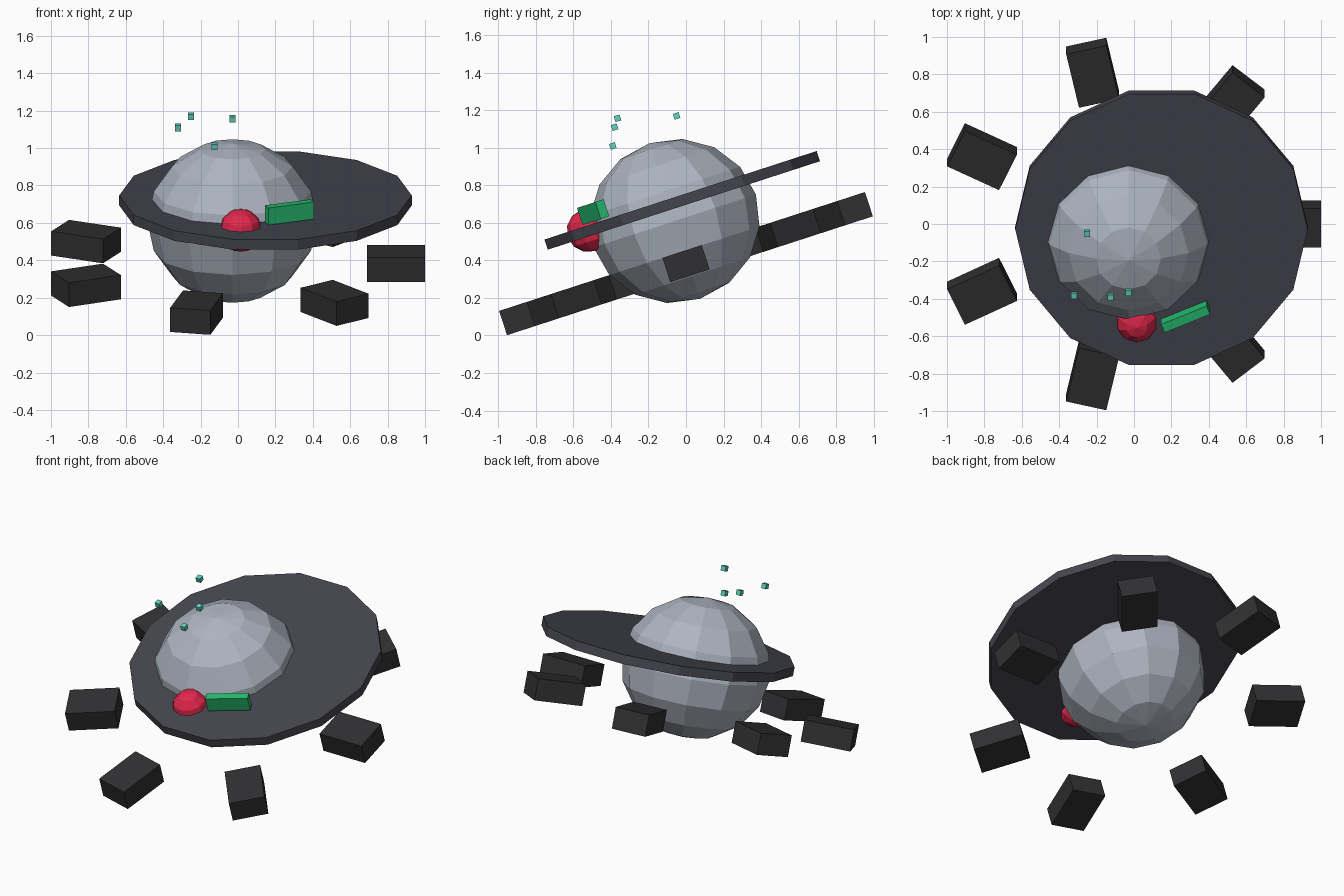
import bpy
from math import radians, cos, sin, pi
from mathutils import Matrix, Vector

if "Cube" in bpy.data.objects:
    bpy.data.objects.remove(bpy.data.objects["Cube"])

TILT = Matrix.Rotation(radians(18), 4, 'X')   # whole model leans on one tilted axis


def material(name, rgb):
    m = bpy.data.materials.new(name)
    m.diffuse_color = (*rgb, 1)
    m.use_nodes = True
    m.node_tree.nodes["Principled BSDF"].inputs["Base Color"].default_value = m.diffuse_color
    return m


def finish(name, mat, centre, spin=0.0, scale=(1, 1, 1)):
    """Name the new primitive, then scale, spin and tilt it into place."""
    ob = bpy.context.object
    ob.name = name
    ob.data.materials.append(mat)
    ob.matrix_world = (Matrix.Translation(centre) @ TILT
                       @ Matrix.Rotation(spin, 4, 'Z')
                       @ Matrix.Diagonal((*scale, 1)))
    return ob


def box(name, mat, centre, size, spin=0.0):
    bpy.ops.mesh.primitive_cube_add(size=1)
    return finish(name, mat, centre, spin, size)


def ball(name, mat, centre, segments, rings, scale):
    bpy.ops.mesh.primitive_uv_sphere_add(segments=segments, ring_count=rings, radius=1)
    return finish(name, mat, centre, 0, scale)


shell = material("shell_grey", (0.42, 0.46, 0.53))
slate = material("slate", (0.06, 0.06, 0.08))
black = material("charcoal", (0.03, 0.03, 0.032))
red = material("red", (0.75, 0.02, 0.07))
green = material("green", (0.02, 0.5, 0.16))
teal = material("teal", (0.12, 0.65, 0.52))

# Faceted main body
ball("body", shell, (-0.03, -0.06, 0.61), 12, 8, (0.455, 0.455, 0.436))

# Off-centre fourteen-sided brim
bpy.ops.mesh.primitive_cylinder_add(vertices=14, radius=0.782, depth=0.057)
# start the outline with a corner on the x axis
finish("brim", slate, (0.147, -0.02, 0.72), pi / 2)

bpy.context.object.matrix_world = bpy.context.object.matrix_world @ Matrix.Rotation(0, 4, 'Z')

# Ring of seven floating blocks
ring_centre = Vector((-0.027, 0.0, 0.383))
for i in range(7):
    a = i * 2 * pi / 7
    offset = TILT @ Vector((0.872 * cos(a), 0.872 * sin(a), 0))
    box(f"ring_block_{i + 1}", black, ring_centre + offset, (0.308, 0.22, 0.136), a)

# Red knob and green bar on the front of the brim
ball("knob", red, (0.015, -0.52, 0.56), 10, 6, (0.116, 0.116, 0.116))
box("bar", green, (0.276, -0.495, 0.657), (0.264, 0.05, 0.096), radians(23))

# Small floating cubes above the body
for i, p in enumerate([(-0.25, -0.05, 1.17), (-0.32, -0.38, 1.11),
                       (-0.125, -0.39, 1.01), (-0.03, -0.365, 1.157)]):
    box(f"floating_cube_{i + 1}", teal, p, (0.032, 0.032, 0.032))
